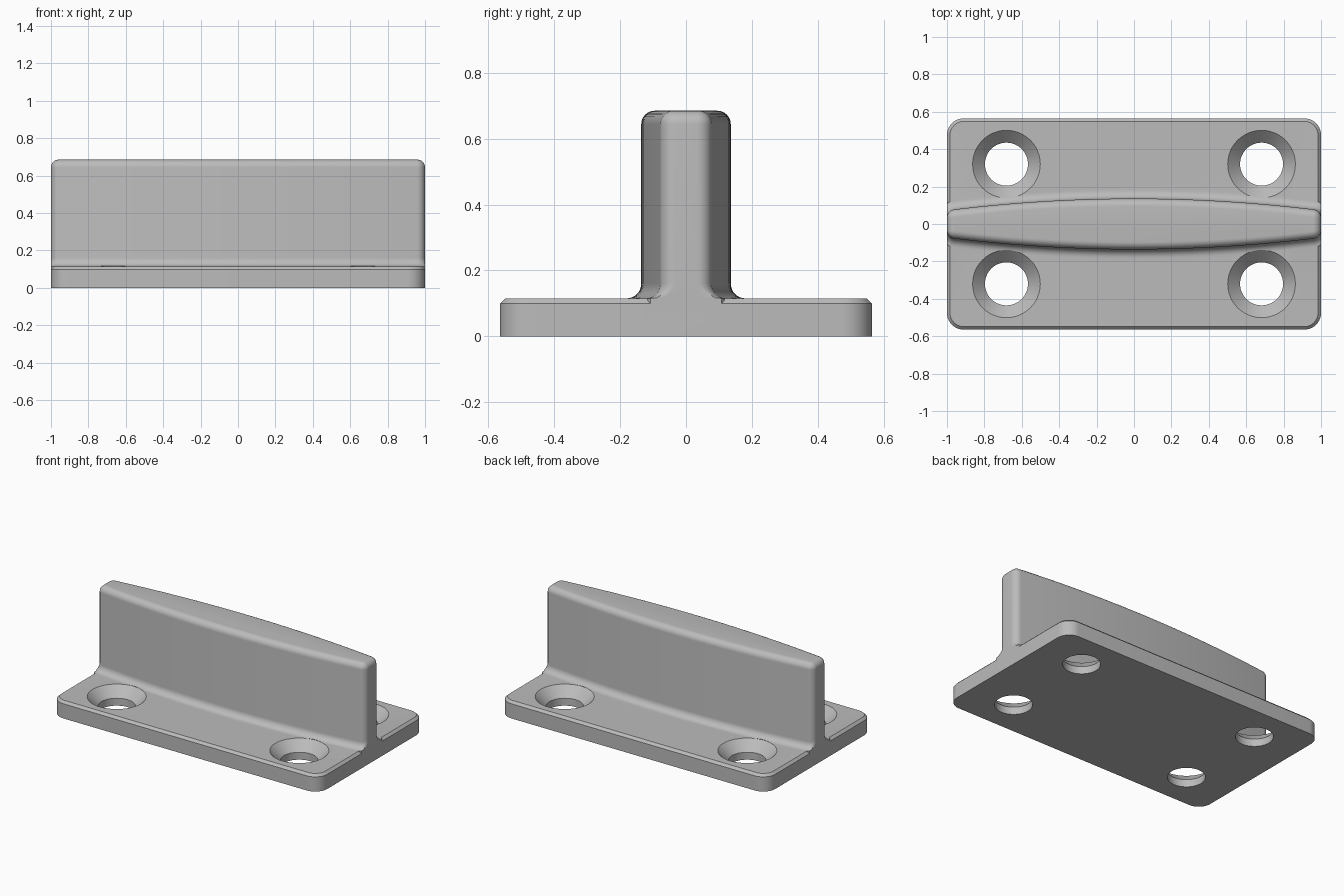
import bpy, bmesh, math

if "Cube" in bpy.data.objects:
    bpy.data.objects.remove(bpy.data.objects["Cube"])

grey = bpy.data.materials.new("light grey")
grey.diffuse_color = (0.5, 0.5, 0.5, 1)
grey.use_nodes = True
grey.node_tree.nodes["Principled BSDF"].inputs["Base Color"].default_value = grey.diffuse_color

PLATE_Z, RIB_Z = 0.115, 0.685


def loft(name, rings):
    """Closed solid skinned through rings of equal point count."""
    bm = bmesh.new()
    loops = [[bm.verts.new(p) for p in ring] for ring in rings]
    n = len(loops[0])
    for a, b in zip(loops, loops[1:]):
        for i in range(n):
            j = (i + 1) % n
            bm.faces.new((a[i], a[j], b[j], b[i]))
    bm.faces.new(loops[0][::-1])
    bm.faces.new(loops[-1])
    bmesh.ops.recalc_face_normals(bm, faces=bm.faces[:])
    mesh = bpy.data.meshes.new(name)
    bm.to_mesh(mesh)
    bm.free()
    mesh.materials.append(grey)
    ob = bpy.data.objects.new(name, mesh)
    bpy.context.collection.objects.link(ob)
    return ob


def circle(cx, cy, r, z, n=48):
    return [(cx + r * math.cos(2 * math.pi * i / n),
             cy + r * math.sin(2 * math.pi * i / n), z) for i in range(n)]


def plate_ring(d, z, r=0.09, n=10):
    pts = []
    for q, (sx, sy) in enumerate(((1, 1), (-1, 1), (-1, -1), (1, -1))):
        for i in range(n + 1):
            a = math.pi / 2 * (q + i / n)
            pts.append((sx * (1 - r) + (r - d) * math.cos(a),
                        sy * (0.565 - r) + (r - d) * math.sin(a), z))
    return pts


def rib_ring(d, z, r=0.045, n=8, m=32):
    """Bowed outline offset by d, never reaching past the plate ends."""
    def half(x):
        return 0.073 + 0.063 * (1 - x * x)
    cx = 1 - r
    cy = half(cx) - r
    quarter = [(min(1, cx + (r + d) * math.cos(a)), cy + (r + d) * math.sin(a))
               for a in (math.pi / 2 * i / n for i in range(n + 1))]
    side = [(x, half(x) + d) for x in (cx * (1 - 2 * i / m) for i in range(1, m))]
    top = quarter + side + [(-x, y) for x, y in reversed(quarter)]
    return [(x, y, z) for x, y in top] + [(-x, -y, z) for x, y in top]


# Base plate with chamfered top edge
base_plate = loft("base_plate", [plate_ring(0, 0), plate_ring(0, 0.099),
                                 plate_ring(0.016, PLATE_Z)])

# Bowed rib: foot fillet, straight wall, rounded top
F, T, STEPS = 0.045, 0.041, 8
rings = [rib_ring(F, 0.06)]
for i in range(STEPS + 1):
    a = math.pi / 2 * i / STEPS
    rings.append(rib_ring(F * (1 - math.sin(a)), PLATE_Z + F * (1 - math.cos(a))))
for i in range(STEPS + 1):
    a = math.pi / 2 * i / STEPS
    rings.append(rib_ring(-T * (1 - math.cos(a)), RIB_Z - T * (1 - math.sin(a))))
rib = loft("rib", rings)


def boolean(target, tool, operation):
    mod = target.modifiers.new(operation.lower(), 'BOOLEAN')
    mod.operation, mod.object, mod.solver = operation, tool, 'EXACT'
    bpy.context.view_layer.objects.active = target
    bpy.ops.object.modifier_apply(modifier=mod.name)
    bpy.data.objects.remove(tool)


boolean(base_plate, rib, 'UNION')

# Countersunk screw holes
for sx in (-1, 1):
    for sy in (-1, 1):
        x, y = sx * 0.682, sy * 0.32
        cutter = loft("hole_cutter", [circle(x, y, 0.115, -0.1), circle(x, y, 0.115, 0.05),
                                      circle(x, y, 0.181, PLATE_Z), circle(x, y, 0.181, 0.17)])
        cutter.hide_render = True
        boolean(base_plate, cutter, 'DIFFERENCE')

base_plate.name = "ribbed_mounting_plate"
base_plate.select_set(True)
bpy.context.view_layer.objects.active = base_plate
bpy.ops.object.shade_smooth_by_angle(angle=math.radians(30))
